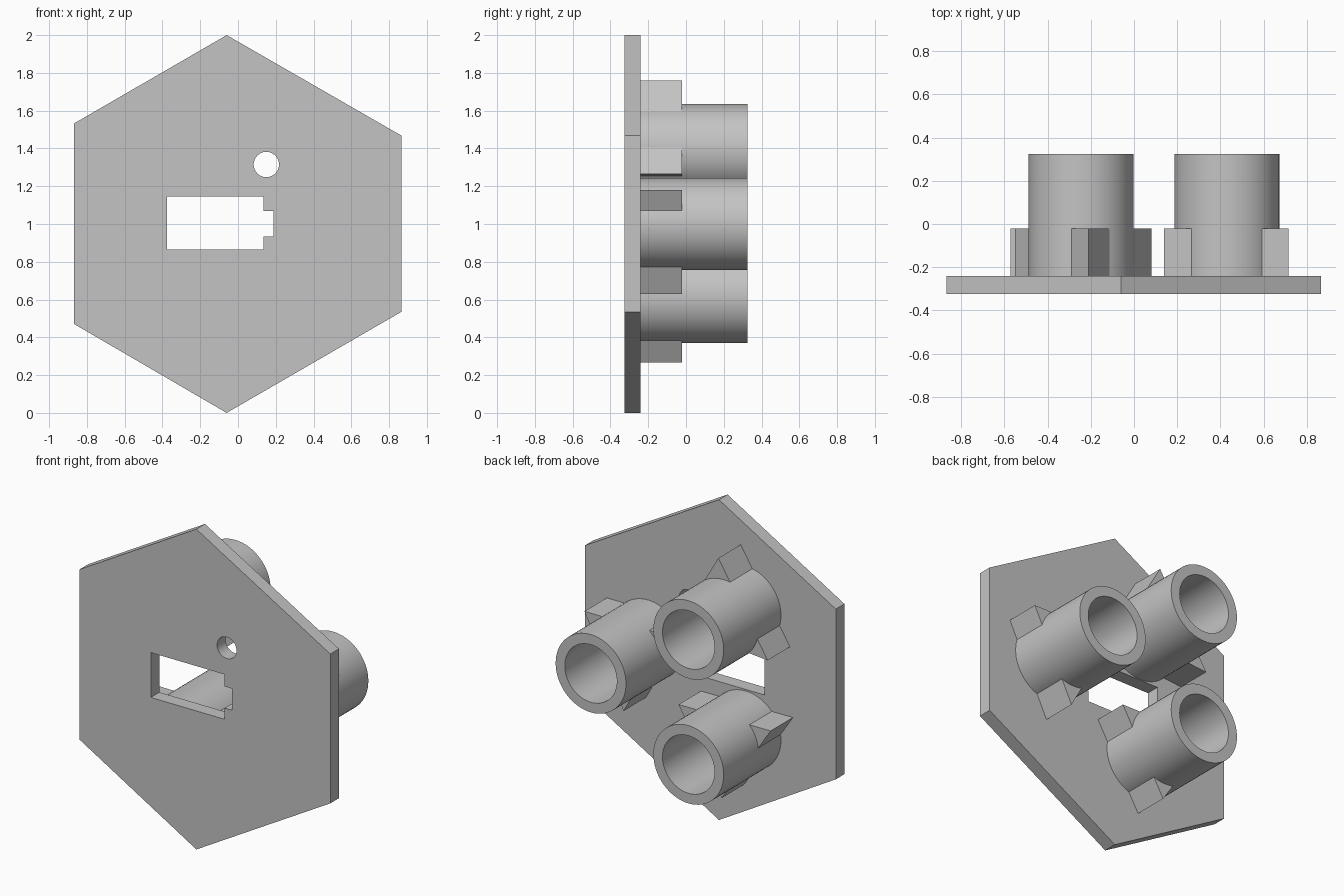
import bpy
import bmesh
from math import cos, sin, pi, radians

cube = bpy.data.objects.get("Cube")
if cube:
    bpy.data.objects.remove(cube, do_unlink=True)

GREY = 0.55
mat = bpy.data.materials.new("plain grey")
mat.use_nodes = True
mat.diffuse_color = (GREY, GREY, GREY, 1)
mat.node_tree.nodes["Principled BSDF"].inputs["Base Color"].default_value = (GREY, GREY, GREY, 1)

FRONT, BACK = -0.325, -0.24      # plate faces
KEY_END, TUBE_END = -0.02, 0.325


def prism(name, outline, y0, y1):
    """Extrude an x-z outline from y0 to y1."""
    bm = bmesh.new()
    face = bm.faces.new([bm.verts.new((x, y0, z)) for x, z in outline])
    ext = bmesh.ops.extrude_face_region(bm, geom=[face])
    verts = [v for v in ext["geom"] if isinstance(v, bmesh.types.BMVert)]
    bmesh.ops.translate(bm, verts=verts, vec=(0, y1 - y0, 0))
    bmesh.ops.recalc_face_normals(bm, faces=bm.faces)
    mesh = bpy.data.meshes.new(name)
    bm.to_mesh(mesh)
    bm.free()
    mesh.materials.append(mat)
    ob = bpy.data.objects.new(name, mesh)
    bpy.context.collection.objects.link(ob)
    return ob


def circle(cx, cz, r, n=64):
    return [(cx + r * cos(2 * pi * i / n), cz + r * sin(2 * pi * i / n)) for i in range(n)]


def cut(ob, outline, y0, y1):
    """Cut a straight opening through an object."""
    cutter = prism("cutter", outline, y0, y1)
    cutter.hide_render = True
    mod = ob.modifiers.new("opening", "BOOLEAN")
    mod.operation = "DIFFERENCE"
    mod.solver = "EXACT"
    mod.object = cutter
    bpy.context.view_layer.update()
    deps = bpy.context.evaluated_depsgraph_get()
    mesh = bpy.data.meshes.new_from_object(ob.evaluated_get(deps))
    ob.modifiers.clear()
    ob.data = mesh
    bpy.data.objects.remove(cutter, do_unlink=True)


def smooth(ob):
    bpy.ops.object.select_all(action="DESELECT")
    ob.select_set(True)
    bpy.context.view_layer.objects.active = ob
    bpy.ops.object.shade_smooth_by_angle(angle=radians(30))


# Six-sided plate with a notched slot and a round hole
plate = prism("plate", [(-0.06, 2), (-0.867, 1.533), (-0.867, 0.47),
                        (-0.06, 0), (0.865, 0.535), (0.865, 1.468)], FRONT, BACK)
cut(plate, [(-0.375, 0.865), (0.135, 0.865), (0.135, 0.935), (0.187, 0.935),
            (0.187, 1.07), (0.135, 1.07), (0.135, 1.145), (-0.375, 1.145)], -0.5, 0)
cut(plate, circle(0.15, 1.315, 0.067), -0.5, 0)
smooth(plate)

# Three open tubes, each with a triangular collar poking through its base
sockets = {
    "side": (0.43, 1.0, [(0.285, 0.18), (-0.29, 0.18), (0.015, -0.37)]),
    "upper": (-0.245, 1.392, [(0.035, 0.368), (-0.305, -0.18), (0.325, -0.127)]),
    "lower": (-0.245, 0.612, [(-0.326, 0.165), (0.013, -0.345), (0.31, 0.16)]),
}
for name, (cx, cz, corners) in sockets.items():
    tube = prism(name + "_tube", circle(cx, cz, 0.243), BACK, TUBE_END)
    cut(tube, circle(cx, cz, 0.18), -0.5, 0.5)
    smooth(tube)
    collar = prism(name + "_collar", [(cx + x, cz + z) for x, z in corners], BACK, KEY_END)
    cut(collar, circle(cx, cz, 0.22), -0.5, 0.5)
